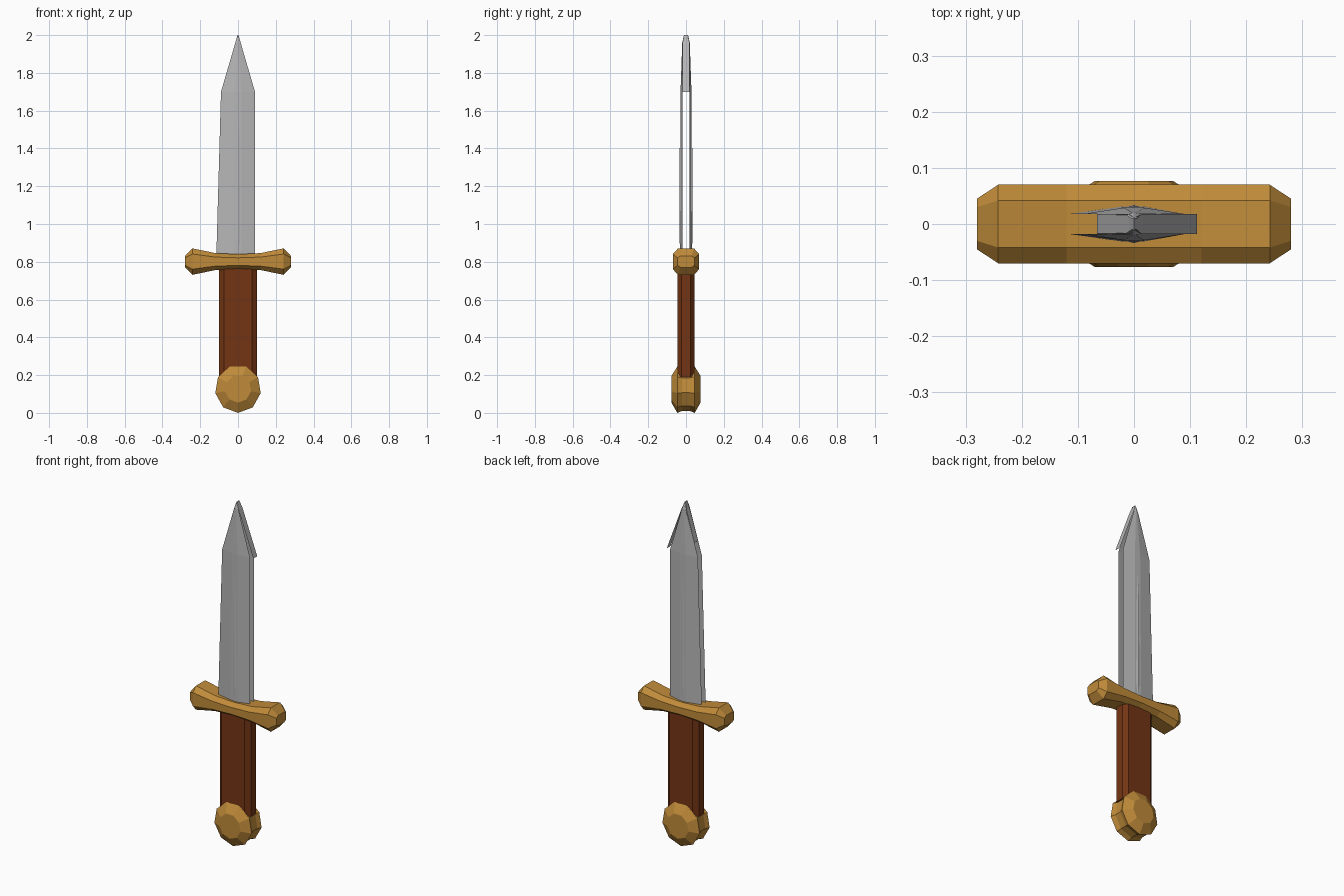
import bpy, math

if "Cube" in bpy.data.objects:
    bpy.data.objects.remove(bpy.data.objects["Cube"])


def material(name, rgb):
    m = bpy.data.materials.new(name)
    m.diffuse_color = (*rgb, 1)
    m.use_nodes = True
    m.node_tree.nodes["Principled BSDF"].inputs["Base Color"].default_value = m.diffuse_color
    return m


STEEL = material("steel", (0.47, 0.47, 0.47))
GOLD = material("gold", (0.53, 0.26, 0.042))
LEATHER = material("brown leather", (0.175, 0.036, 0.007))


def add_mesh(name, verts, faces, mat):
    me = bpy.data.meshes.new(name)
    me.from_pydata(verts, [], faces)
    me.materials.append(mat)
    ob = bpy.data.objects.new(name, me)
    bpy.context.collection.objects.link(ob)
    return ob


def loft(name, rings, mat):
    """Skin a list of equal-length vertex rings and cap both ends."""
    n = len(rings[0])
    verts = [v for r in rings for v in r]
    faces = [(i * n + j, i * n + (j + 1) % n, (i + 1) * n + (j + 1) % n, (i + 1) * n + j)
             for i in range(len(rings) - 1) for j in range(n)]
    faces += [tuple(reversed(range(n))), tuple(range(len(verts) - n, len(verts)))]
    ob = add_mesh(name, verts, faces, mat)
    # consistent outward normals
    import bmesh
    bm = bmesh.new()
    bm.from_mesh(ob.data)
    bmesh.ops.recalc_face_normals(bm, faces=bm.faces)
    bm.to_mesh(ob.data)
    bm.free()
    return ob


def octagon(a, b, ca, cb):
    """Chamfered rectangle, half sizes a, b and flat half lengths ca, cb."""
    return [(a, -cb), (a, cb), (ca, b), (-ca, b), (-a, cb), (-a, -cb), (-ca, -b), (ca, -b)]


# Blade: two gently ridged sheets with open sides
# rows: z, left edge x, right edge x, edge depth, centre depth
rows = [(0.82, -0.115, 0.09, 0.018, 0.031),
        (1.70, -0.09, 0.09, 0.018, 0.029),
        (1.96, -0.014, 0.014, 0.016, 0.02),
        (2.00, -0.003, 0.003, 0.009, 0.011)]
for side, s in (("front", -1), ("back", 1)):
    verts = []
    for z, xl, xr, ye, yc in rows:
        verts += [(xl, s * ye, z), (xl * 0.2, s * yc, z), (xr * 0.2, s * yc, z), (xr, s * ye, z)]
    faces = []
    for r in range(len(rows) - 1):
        for c in range(3):
            i = r * 4 + c
            f = (i, i + 1, i + 5, i + 4)
            faces.append(f if s < 0 else f[::-1])
    add_mesh("blade_" + side, verts, faces, STEEL)

    # Narrow raised fuller line, pointed at both ends
    prof = [(0, 0.84), (0.012, 0.92), (0.007, 1.45), (0, 1.57), (-0.007, 1.45), (-0.012, 0.92)]
    fv = [(x, s * 0.031, z) for x, z in prof] + [(0, s * 0.034, 0.92), (0, s * 0.033, 1.45)]
    ff = [(0, 1, 6), (1, 2, 7, 6), (2, 3, 7), (3, 4, 7), (4, 5, 6, 7), (5, 0, 6)]
    add_mesh("fuller_" + side, fv, ff if s < 0 else [f[::-1] for f in ff], STEEL)

# Sloping edge strips closing the tip; the right one overhangs
for side, x_end, z_end in (("left", -0.066, 1.78), ("right", 0.112, 1.70)):
    v = [(0, -0.011, 2.0), (0, 0.011, 2.0),
         (x_end * 0.14, 0.018, 1.96), (x_end, 0.018, z_end),
         (x_end, -0.018, z_end), (x_end * 0.14, -0.018, 1.96)]
    f = [(0, 1, 2, 5), (5, 2, 3, 4)]
    add_mesh("tip_edge_" + side, v, f if x_end < 0 else [q[::-1] for q in f], STEEL)

# Crossguard: octagonal bar flaring toward chamfered ends
stations = [(0.28, 0.045, 0.03, 0.03, 0.02), (0.242, 0.07, 0.07, 0.042, 0.04),
            (0.12, 0.07, 0.045, 0.042, 0.024), (0, 0.07, 0.039, 0.042, 0.02)]
stations += [(-x, *r) for x, *r in stations[-2::-1]]
loft("crossguard",
     [[(x, y, 0.801 + z) for y, z in octagon(hy, hz, cy, cz)] for x, hy, hz, cy, cz in stations], GOLD)

# Grip: chamfered flat bar
loft("grip", [[(x, y, z) for x, y in octagon(0.1, 0.045, 0.075, 0.025)] for z in (0.19, 0.78)], LEATHER)

# Pommel: low-poly domed disc with a shallow groove round its rim
N = 9
rings = []
for y, r in [(-0.077, 0.07), (-0.046, 0.122), (-0.02, 0.112),
             (0.02, 0.112), (0.046, 0.122), (0.077, 0.07)]:
    rings.append([(r * math.sin(2 * math.pi * k / N + math.pi), y,
                   0.13 + 1.04 * r * math.cos(2 * math.pi * k / N + math.pi)) for k in range(N)])
loft("pommel", rings, GOLD)
# rest the lowest pommel point on the ground
lowest = min(v.co.z for v in bpy.data.objects["pommel"].data.vertices)
for v in bpy.data.objects["pommel"].data.vertices:
    v.co.z -= lowest
